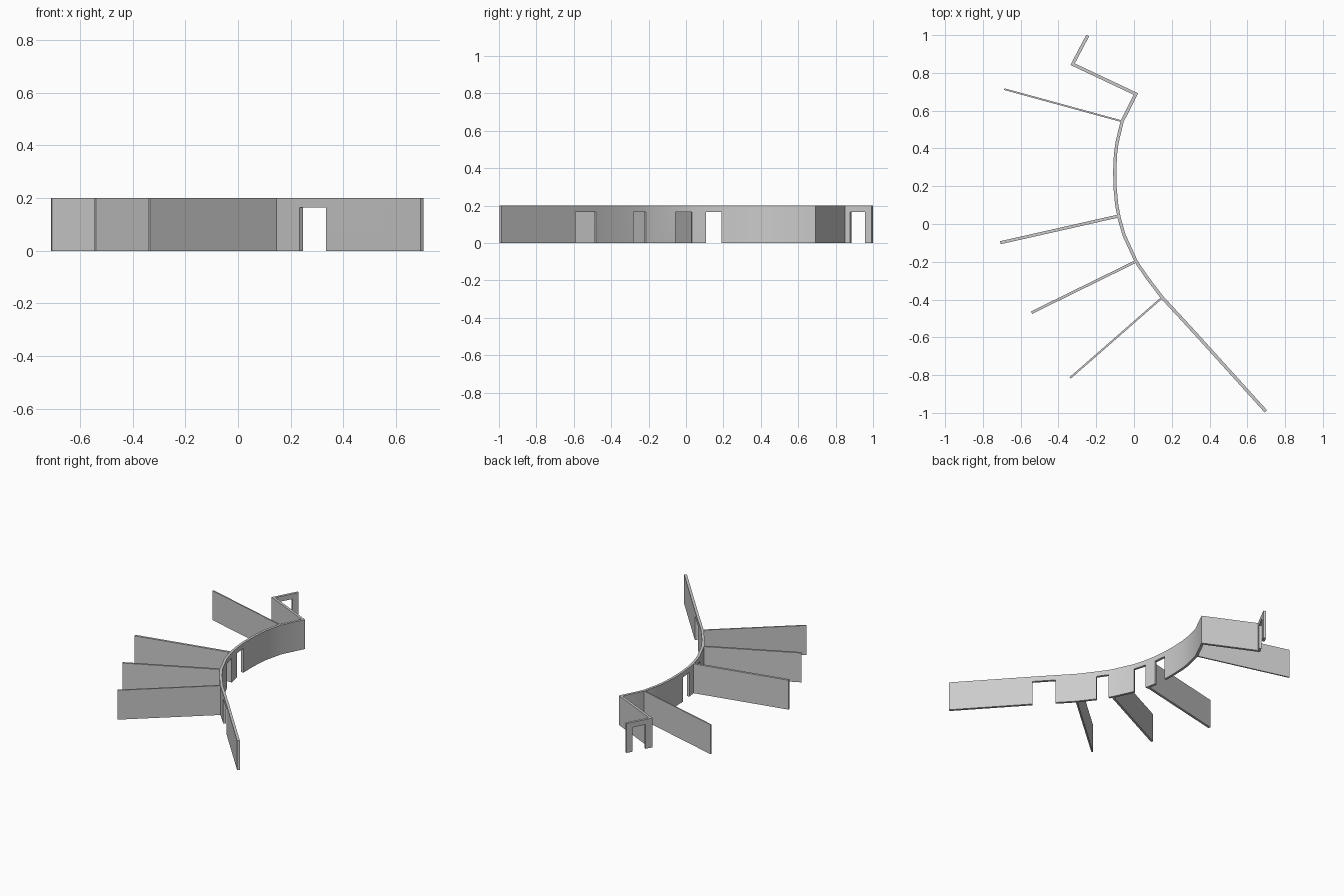
import bpy, bmesh, math
from mathutils import Vector

if "Cube" in bpy.data.objects:
    bpy.data.objects.remove(bpy.data.objects["Cube"])

HEIGHT, DOOR = 0.2, 0.165


def wall(name, path, thick, doors=()):
    """Mitred wall along a plan path; segments listed in doors keep only a lintel."""
    pts = [Vector(p) for p in path]
    dirs = [(b - a).normalized() for a, b in zip(pts, pts[1:])]
    bm = bmesh.new()
    cols = []
    for i, p in enumerate(pts):
        d0, d1 = dirs[max(i - 1, 0)], dirs[min(i, len(dirs) - 1)]
        t = (d0 + d1).normalized()
        off = Vector((-t.y, t.x)) * (thick / 2 / t.dot(d1))
        col = []
        for q in (p + off, p - off):
            col.append([bm.verts.new((q.x, q.y, z)) for z in (0, DOOR, HEIGHT)])
        cols.append(col)
    n = len(dirs)
    for i in range(n):
        (a, b), (c, d) = cols[i], cols[i + 1]
        low = 1 if i in doors else 0
        for k in range(low, 2):
            bm.faces.new((a[k], a[k + 1], c[k + 1], c[k]))
            bm.faces.new((b[k], d[k], d[k + 1], b[k + 1]))
        bm.faces.new((a[2], b[2], d[2], c[2]))
        bm.faces.new((a[low], c[low], d[low], b[low]))
        # door jambs
        if i in doors:
            bm.faces.new((a[0], a[1], b[1], b[0]))
            bm.faces.new((c[0], d[0], d[1], c[1]))
    # end caps
    for a, b in (cols[0], cols[-1]):
        for k in range(2):
            bm.faces.new((a[k], a[k + 1], b[k + 1], b[k]))
    bmesh.ops.recalc_face_normals(bm, faces=bm.faces)
    mesh = bpy.data.meshes.new(name)
    bm.to_mesh(mesh)
    bm.free()
    ob = bpy.data.objects.new(name, mesh)
    bpy.context.collection.objects.link(ob)
    return ob


# Long curved wall with five doorways
spine = wall("curved_wall", [
    (0.698, -0.992), (0.34, -0.596), (0.24, -0.487), (0.15, -0.39),
    (0.07, -0.285), (0.024, -0.218), (0.01, -0.195), (-0.053, -0.058),
    (-0.078, 0.03), (-0.08, 0.04), (-0.092, 0.105), (-0.1, 0.19),
    (-0.102, 0.28), (-0.098, 0.37), (-0.09, 0.43), (-0.063, 0.543),
    (0.01, 0.688), (-0.325, 0.846), (-0.307, 0.88), (-0.265, 0.96),
    (-0.245, 0.997)], 0.017, doors=(1, 4, 7, 10, 18))
bpy.context.view_layer.objects.active = spine
spine.select_set(True)
bpy.ops.object.shade_smooth_by_angle(angle=math.radians(20))

# Partition walls fanning out to the left
for i, (start, end, thick) in enumerate([
        ((-0.065, 0.544), (-0.687, 0.714), 0.009),
        ((-0.083, 0.042), (-0.707, -0.099), 0.016),
        ((0.01, -0.198), (-0.542, -0.469), 0.014),
        ((0.147, -0.391), (-0.338, -0.815), 0.01)]):
    wall(f"partition_{i + 1}", [start, end], thick)
